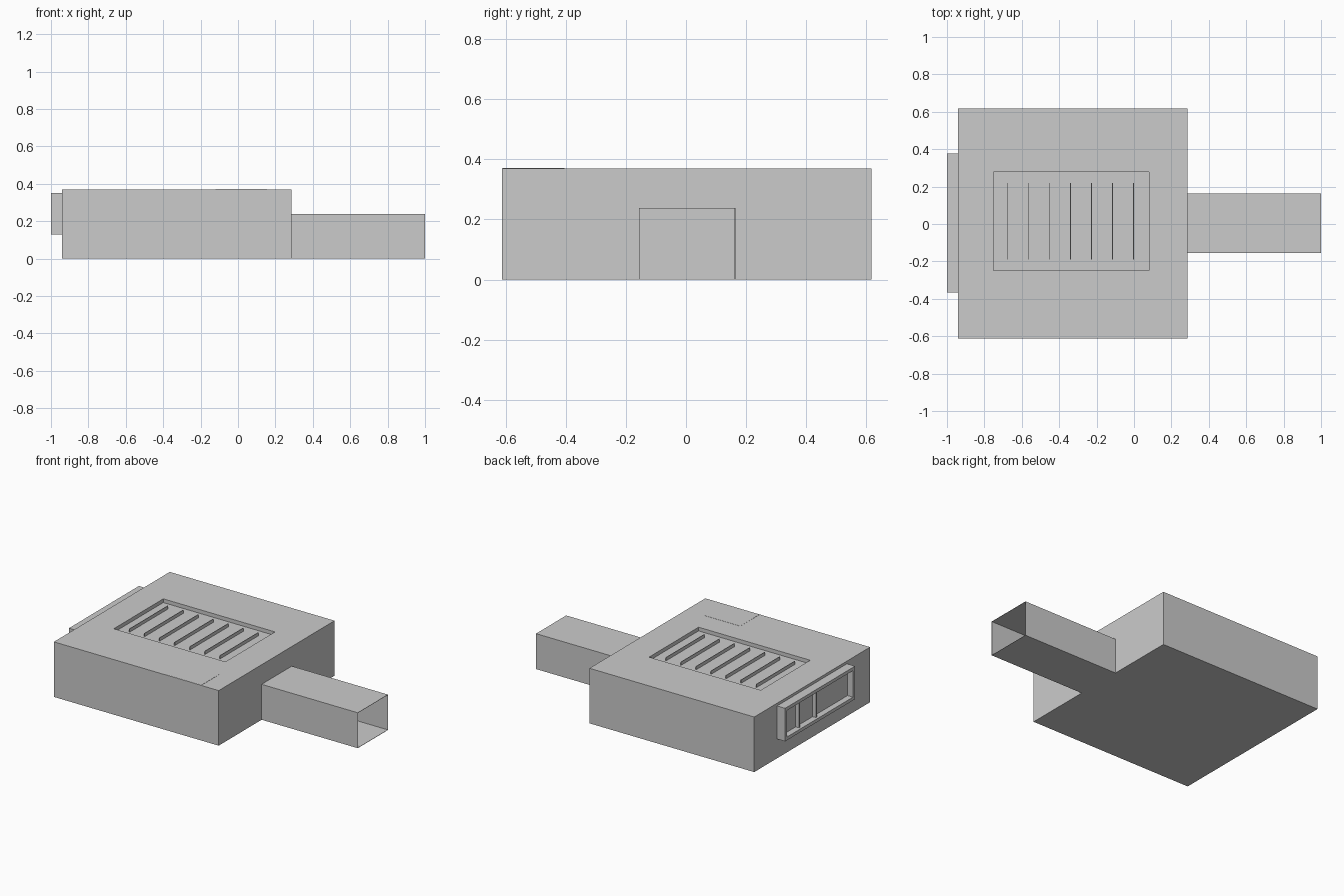
import bpy, bmesh

if "Cube" in bpy.data.objects:
    bpy.data.objects.remove(bpy.data.objects["Cube"])


def box(name, x, y, z):
    """Axis-aligned box from (min, max) pairs."""
    me = bpy.data.meshes.new(name)
    bm = bmesh.new()
    bmesh.ops.create_cube(bm, size=1)
    for v in bm.verts:
        for i, (a, b) in enumerate((x, y, z)):
            v.co[i] = b if v.co[i] > 0 else a
    bm.to_mesh(me)
    bm.free()
    ob = bpy.data.objects.new(name, me)
    bpy.context.collection.objects.link(ob)
    return ob


def cut(target, name, x, y, z):
    """Subtract a hidden box from target."""
    c = box(name, x, y, z)
    c.hide_render = True
    c.hide_viewport = False
    c.display_type = 'WIRE'
    m = target.modifiers.new(name, 'BOOLEAN')
    m.operation = 'DIFFERENCE'
    m.solver = 'EXACT'
    m.object = c


# main hall with a shallow roof well
hall = box("hall", (-0.94, 0.285), (-0.612, 0.618), (0, 0.37))
cut(hall, "roof_well_cutter", (-0.75, 0.08), (-0.248, 0.278), (0.345, 0.5))

# thin upright louvres in the roof well
for i in range(7):
    x = -0.675 + i * 0.112
    box(f"roof_louvre_{i + 1}", (x - 0.002, x + 0.002), (-0.19, 0.22), (0.344, 0.367))

# projecting bay window: frame, recessed pane and mullions
frame = box("window_frame", (-1.0, -0.938), (-0.366, 0.376), (0.13, 0.352))
cut(frame, "window_cutter", (-1.1, -0.96), (-0.344, 0.354), (0.152, 0.33))
for i, y in enumerate((0.20, 0.02)):
    box(f"window_mullion_{i + 1}", (-0.985, -0.959), (y - 0.006, y + 0.006), (0.151, 0.331))

# entrance corridor: thin walls, open at the far end
t = 0.002
X, Y0, Y1, H = (0.285, 1.0), -0.156, 0.164, 0.238
box("corridor_floor", X, (Y0, Y1), (0, t))
box("corridor_roof", X, (Y0, Y1), (H - t, H))
box("corridor_wall_front", X, (Y0, Y0 + t), (t, H - t))
box("corridor_wall_back", X, (Y1 - t, Y1), (t, H - t))

# pair of doors at the inner end of the corridor
box("door_front", (0.284, 0.287), (-0.03, -0.001), (t, 0.155))
box("door_back", (0.284, 0.287), (0.001, 0.03), (t, 0.155))

# roof hatch nearly flush with the roof
box("roof_hatch", (-0.12, 0.155), (-0.61, -0.405), (0.36, 0.371))
